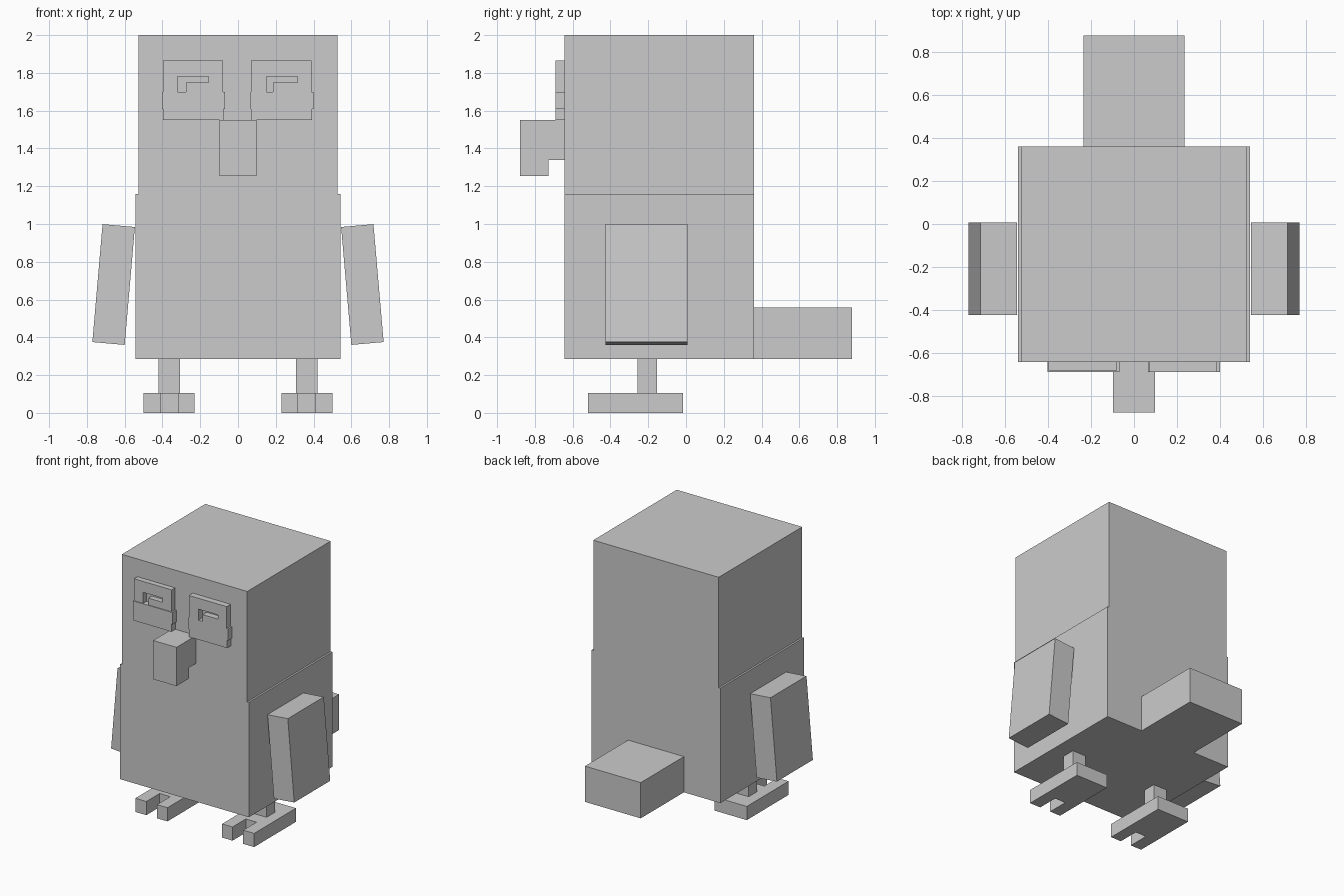
import bpy
import bmesh

cube = bpy.data.objects.get("Cube")
if cube:
    bpy.data.objects.remove(cube, do_unlink=True)

grey = bpy.data.materials.new("plain grey")
grey.use_nodes = True
COLOR = (0.6, 0.6, 0.6, 1)
grey.diffuse_color = COLOR
grey.node_tree.nodes["Principled BSDF"].inputs["Base Color"].default_value = COLOR

# How a 2D profile point and a depth become a 3D point, per extrusion axis
AXES = {
    "x": lambda a, b, d: (d, a, b),
    "y": lambda a, b, d: (a, d, b),
    "z": lambda a, b, d: (a, b, d),
}


def prism(name, outline, axis, lo, hi):
    """Extrude a flat outline along an axis from lo to hi."""
    place = AXES[axis]
    bm = bmesh.new()
    base = bm.faces.new([bm.verts.new(place(a, b, lo)) for a, b in outline])
    ext = bmesh.ops.extrude_face_region(bm, geom=[base])
    for v in ext["geom"]:
        if isinstance(v, bmesh.types.BMVert):
            v.co["xyz".index(axis)] = hi
    if base.is_valid and len(base.edges[0].link_faces) < 2:
        bm.faces.new(list(base.verts))
    bmesh.ops.recalc_face_normals(bm, faces=bm.faces)
    mesh = bpy.data.meshes.new(name)
    bm.to_mesh(mesh)
    bm.free()
    mesh.materials.append(grey)
    obj = bpy.data.objects.new(name, mesh)
    bpy.context.collection.objects.link(obj)
    return obj


def box(name, x, y, z):
    outline = [(x[0], y[0]), (x[1], y[0]), (x[1], y[1]), (x[0], y[1])]
    return prism(name, outline, "z", *z)


def flip(points, side):
    return [(side * a, b) for a, b in points]


# Body: slightly wider below the shoulder step
FRONT, BACK = -0.643, 0.361
BOTTOM, STEP = 0.285, 1.16
half = [(0.542, BOTTOM), (0.542, STEP), (0.528, STEP), (0.528, 2.0)]
prism("body", half + flip(half[::-1], -1), "y", FRONT, BACK)

# Tail block
box("tail", (-0.235, 0.235), (BACK, 0.88), (BOTTOM, 0.557))

# Hooked beak, profile in y and z
beak = [(FRONT, 1.55), (-0.88, 1.55), (-0.88, 1.255),
        (-0.728, 1.255), (-0.728, 1.338), (FRONT, 1.338)]
prism("beak", beak, "x", -0.098, 0.098)

# Wings, legs and feet
wing = [(0.546, 0.984), (0.717, 0.999), (0.771, 0.375), (0.6, 0.36)]
foot = [(0.23, -0.017), (0.23, -0.52), (0.318, -0.52), (0.318, -0.36),
        (0.408, -0.36), (0.408, -0.52), (0.5, -0.52), (0.5, -0.017)]
for side, label in ((1, "left"), (-1, "right")):
    prism(label + "_wing", flip(wing, side), "y", -0.425, 0.008)
    prism(label + "_foot", flip(foot, side), "z", 0, 0.104)
    box(label + "_leg", sorted((side * 0.308, side * 0.42)),
        (-0.256, -0.154), (0.104, BOTTOM))

# Eyes: upper plate with an L-shaped slot, wider lid and a lower plate
for label, x, slot, stem, face in (("left", 0.07, 0.15, 0.034, -0.69),
                                   ("right", -0.398, -0.32, 0.044, -0.684)):
    lid, top = 1.698, 1.865
    upper = [(x, lid), (slot, lid), (slot, 1.782), (slot + 0.165, 1.782),
             (slot + 0.165, 1.75), (slot + stem, 1.75), (slot + stem, lid),
             (x + 0.318, lid), (x + 0.318, top), (x, top)]
    prism(label + "_eye", upper, "y", face, FRONT)
    lower = [(x, 1.55), (x + 0.321, 1.55), (x + 0.321, 1.608),
             (x + 0.33, 1.608), (x + 0.33, lid), (x - 0.005, lid),
             (x - 0.005, 1.608), (x, 1.608)]
    prism(label + "_eyelid", lower, "y", -0.69, FRONT)
